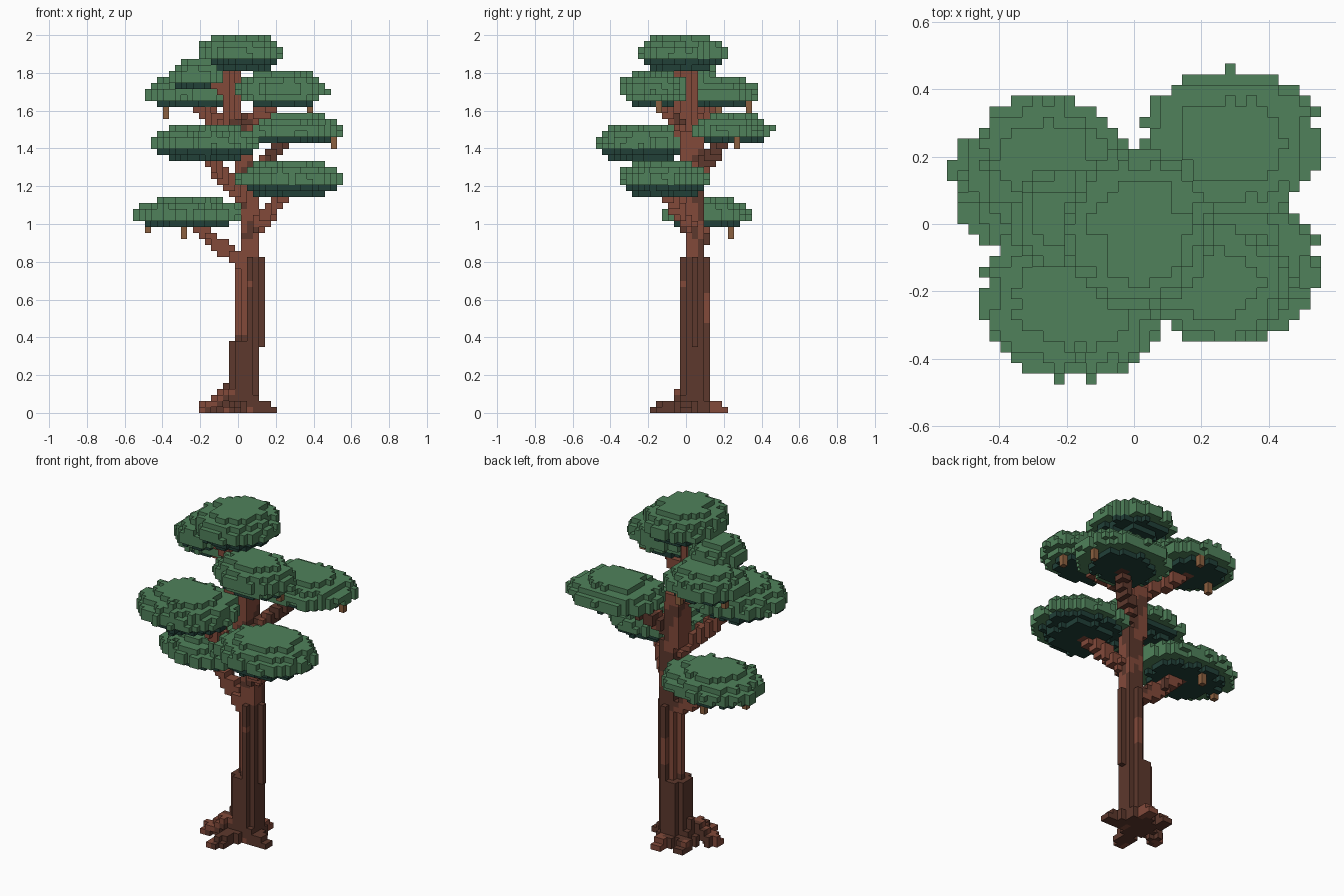
import bpy, bmesh, math, random
from mathutils import Vector, noise

if "Cube" in bpy.data.objects:
    bpy.data.objects.remove(bpy.data.objects["Cube"])

random.seed(4)
V = 2 / 63  # voxel size

COLOURS = [("leaf green", (0.080, 0.222, 0.104)),
           ("leaf underside green", (0.015, 0.050, 0.039)),
           ("red bark", (0.225, 0.068, 0.042)),
           ("dark bark", (0.110, 0.040, 0.026)),
           ("hanging twig brown", (0.260, 0.115, 0.050))]
MATS = []
for n, c in COLOURS:
    m = bpy.data.materials.new(n)
    m.diffuse_color = (*c, 1)
    m.use_nodes = True
    m.node_tree.nodes["Principled BSDF"].inputs["Base Color"].default_value = m.diffuse_color
    MATS.append(m)
LEAF, UNDER, RED, DARK, TWIG = range(5)

world = {}   # voxel -> (part name, material)


def cell(x, y, z):
    return round(x / V), math.floor(y / V), math.floor(z / V)


def centre(c):
    return Vector((c[0] * V, (c[1] + .5) * V, (c[2] + .5) * V))


def put(part, c, mat):
    if c[2] >= 0 and c not in world:
        world[c] = (part, mat)


def bark(c):
    """Dark bark at the foot and on the right of the lower trunk, red above."""
    p = centre(c)
    n = noise.noise(p * 7)
    if p.z < 0.42:
        return RED if n > 0.4 or (p.x < -0.02 and p.y < 0 and n > 0) else DARK
    if p.z < 0.83:
        return DARK if p.x > 0.055 and n < 0.35 or n < -0.4 else RED
    return DARK if n < -0.4 else RED


def box(part, x0, x1, y0, y1, z0, z1, rnd=9):
    """Bark column; rnd below 1 trims it toward a round section."""
    xs = range(round(x0 / V + .5), round(x1 / V + .5))
    ys = range(round(y0 / V), round(y1 / V))
    mx, my = (xs[0] + xs[-1]) / 2, (ys[0] + ys[-1]) / 2
    for i in xs:
        for j in ys:
            u, v = 2 * (i - mx) / len(xs), 2 * (j - my) / len(ys)
            if u * u + v * v > rnd:
                continue
            for k in range(round(z0 / V), round(z1 / V)):
                put(part, (i, j, k), bark((i, j, k)))


def limb(part, a, b, w0, w1, dark=False):
    """Tapering stepped limb from a to b."""
    a, b = Vector(a), Vector(b)
    for s in range(41):
        p = a.lerp(b, s / 40)
        w = w0 + (w1 - w0) * s / 40
        r = int(w / V) + 1
        o = cell(*p)
        for i in range(-r, r + 1):
            for j in range(-r, r + 1):
                for k in range(-r, r + 1):
                    c = (o[0] + i, o[1] + j, o[2] + k)
                    if (centre(c) - p).length <= w:
                        put(part, c, DARK if dark and s > 12 else bark(c))


PROFILE = {6: (.66, .85, 1, .98, .88, .64), 5: (.74, .98, 1, .87, .62),
           4: (.72, 1, .95, .65)}


def pad(part, x0, x1, y0, y1, z0, z1, under, power):
    """Flattened leaf cloud: dark narrow bottom, wide middle, ragged domed top."""
    cx, cy, rx, ry = (x0 + x1) / 2, (y0 + y1) / 2, (x1 - x0) / 2, (y1 - y0) / 2
    k0, n = round(z0 / V), max(4, min(6, round((z1 - z0) / V)))
    prof = PROFILE[n]
    ragged = {}
    for k, f in enumerate(prof):
        for i in range(-20, 21):
            for j in range(-20, 21):
                c = (i, j, k0 + k)
                p = centre(c)
                u, v = (p.x - cx) / rx, (p.y - cy) / ry
                d = (abs(u) ** power + abs(v) ** power) ** (1 / power)
                e = ragged.setdefault((i, j), random.uniform(-.07, .04))
                e *= 1 if f > .95 else 1.7
                e += .05 * noise.noise(Vector((u * 2, v * 2, z0 * 9)))
                if d < f + e:
                    # leaves with nothing above them stay light green
                    capped = d < prof[k + 1] - .05 if k + 1 < n else False
                    put(part, c, UNDER if k < under and capped else LEAF)


# trunk, leaning slightly as it rises
box("trunk", -.05, .11, -.03, .12, 0, .38, .9)
box("trunk", -.02, .14, -.03, .12, .38, .83, .75)
box("trunk", .08, .14, .03, .06, .35, .83)
box("trunk", .02, .11, 0, .10, .83, 1.2)
box("trunk", -.01, .08, -.02, .08, 1.17, 1.5)
box("trunk", -.08, .02, -.05, .06, 1.45, 1.85, .9)

# flared foot and roots
box("roots", -.08, .11, -.03, .12, 0, .16, .85)
box("roots", -.11, .14, -.06, .15, 0, .065, .8)
for x, y, h in [(.18, .01, .05), (.06, .19, .06), (-.08, .15, .05),
                (-.18, -.02, .09), (-.04, -.16, .03)]:
    limb("roots", (x * .35, y * .35, h), (x, y, .015), .05, .034)

# leaf clouds: x range, y range, z range, dark layers, squareness
PADS = {"lowest_left": (-.55, .03, -.12, .345, .985, 1.143, 1, 2),
        "low_right": (-.01, .555, -.35, .12, 1.143, 1.333, 2, 2.1),
        "middle_left": (-.46, .10, -.465, .02, 1.333, 1.524, 2, 2.1),
        "middle_right": (.02, .56, .03, .455, 1.43, 1.588, 1, 2.3),
        "upper_left": (-.49, -.03, -.02, .385, 1.62, 1.778, 1, 2.2),
        "upper_right": (0, .47, -.35, .0, 1.62, 1.81, 1, 2),
        "crown_side": (-.37, -.07, -.14, .17, 1.715, 1.873, 1, 2),
        "crown": (-.21, .24, -.255, .22, 1.81, 2.0, 2, 2)}

# branches reaching each leaf cloud
for name, (a, b, dark) in {
        "lowest_left": ((.02, .04, .80), (-.23, .10, .99), False),
        "low_right": ((.08, .03, .97), (.26, -.10, 1.16), False),
        "middle_left": ((.03, .02, 1.13), (-.17, -.20, 1.36), False),
        "middle_right": ((.05, .03, 1.25), (.27, .22, 1.45), True),
        "upper_left": ((-.02, .01, 1.48), (-.24, .16, 1.64), False),
        "upper_right": ((-.02, -.01, 1.5), (.21, -.14, 1.64), False),
        "crown_side": ((-.04, 0, 1.70), (-.16, .01, 1.77), False)}.items():
    limb(name + "_branch", a, b, .046, .034, dark)

for name, r in PADS.items():
    pad(name + "_leaves", *r)

# small twigs hanging under the leaf clouds
for x, y, z in [(-.48, .10, .97), (-.29, .24, .945), (.50, .28, 1.41),
                (.37, -.15, 1.61), (-.38, .16, 1.58), (-.20, .32, 1.60)]:
    i, j, k = cell(x, y, z)
    for s in range(2):
        put("hanging_twigs", (i, j, k + s), TWIG)

# turn voxels into one mesh per part, keeping only exposed faces
DIRS = [(a, s) for a in range(3) for s in (-1, 1)]
for part in dict.fromkeys(v[0] for v in world.values()):
    bm = bmesh.new()
    verts = {}

    def corner(p):
        if p not in verts:
            verts[p] = bm.verts.new(((p[0] - .5) * V, p[1] * V, p[2] * V))
        return verts[p]

    for c, (owner, mat) in world.items():
        if owner != part:
            continue
        for a, s in DIRS:
            nb = list(c)
            nb[a] += s
            if tuple(nb) in world:
                continue
            b, d = (a + 1) % 3, (a + 2) % 3
            quad = []
            for ub, ud in ((0, 0), (1, 0), (1, 1), (0, 1)):
                q = list(c)
                q[a] += s > 0
                q[b] += ub
                q[d] += ud
                quad.append(corner(tuple(q)))
            f = bm.faces.new(quad if s > 0 else quad[::-1])
            f.material_index = mat
    me = bpy.data.meshes.new(part)
    for m in MATS:
        me.materials.append(m)
    bm.to_mesh(me)
    bm.free()
    bpy.context.collection.objects.link(bpy.data.objects.new(part, me))
